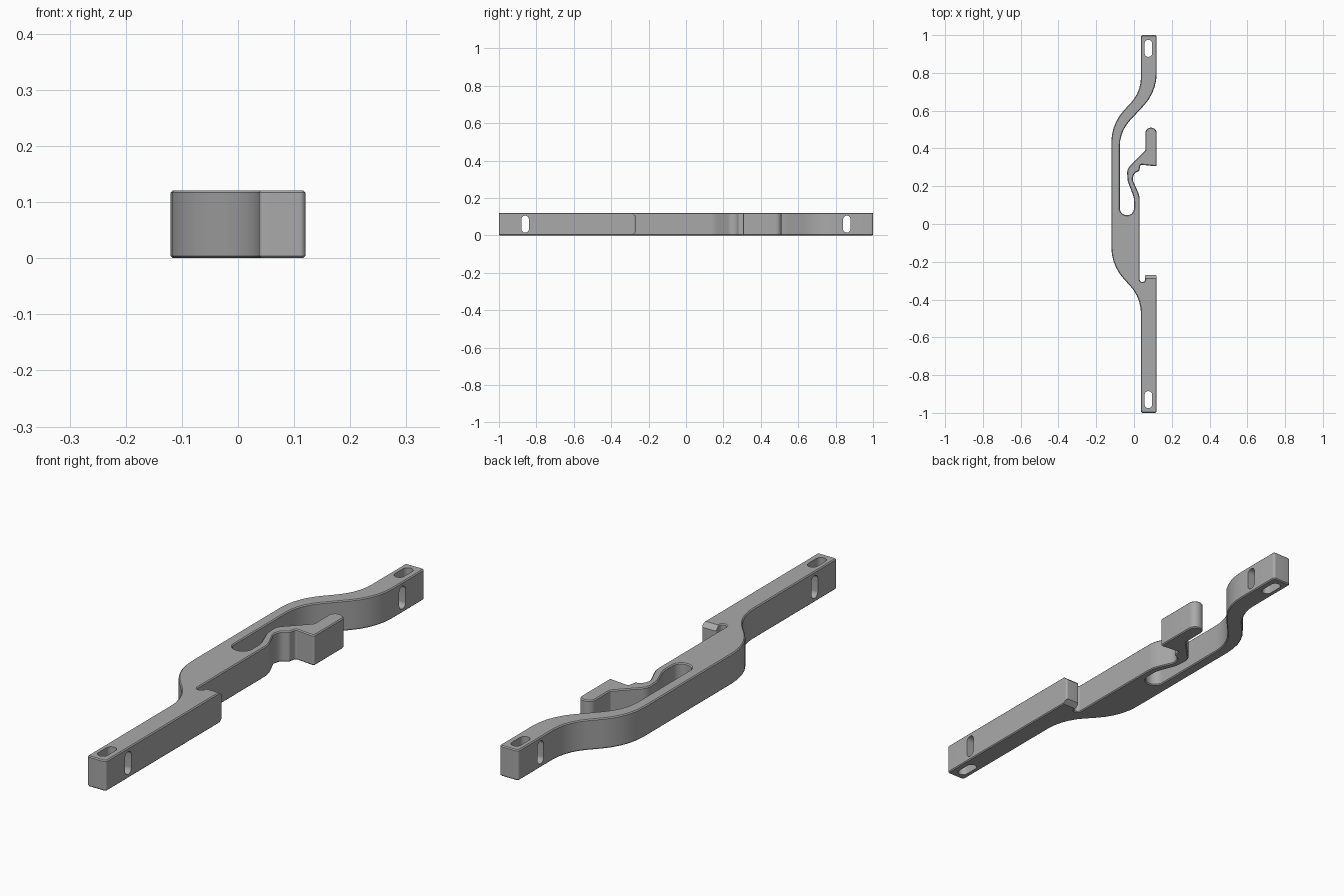
import bpy, bmesh, math
from mathutils import Vector, Matrix

if "Cube" in bpy.data.objects:
    bpy.data.objects.remove(bpy.data.objects["Cube"], do_unlink=True)

H = 0.121

grey = bpy.data.materials.new("plain grey")
grey.use_nodes = True
grey.diffuse_color = (0.4, 0.4, 0.4, 1)
grey.node_tree.nodes["Principled BSDF"].inputs["Base Color"].default_value = (0.4, 0.4, 0.4, 1)


def fillet(corners):
    """Round each (x, y, radius) corner of a closed outline."""
    out = []
    n = len(corners)
    for i, (x, y, r) in enumerate(corners):
        p = Vector((x, y))
        a = Vector(corners[i - 1][:2]) - p
        b = Vector(corners[(i + 1) % n][:2]) - p
        half = a.angle(b) / 2
        reach = min(r / math.tan(half), a.length * 0.49 if r < 0.05 else 1)
        r = reach * math.tan(half)
        a.normalize()
        b.normalize()
        center = p + (a + b).normalized() * (r / math.sin(half))
        start, end = p + a * reach - center, p + b * reach - center
        sweep = math.pi - 2 * half
        sign = 1 if start.x * end.y - start.y * end.x > 0 else -1
        steps = max(3, math.ceil(sweep / math.radians(9)))
        for k in range(steps + 1):
            out.append(center + Matrix.Rotation(sign * sweep * k / steps, 2) @ start)
    return out


def prism(name, points, height, chamfer=0):
    """Extrude an outline upward, optionally chamfering both rims."""
    bm = bmesh.new()
    face = bm.faces.new([bm.verts.new((p[0], p[1], 0)) for p in points])
    top = bmesh.ops.extrude_face_region(bm, geom=[face])["geom"]
    bmesh.ops.translate(bm, vec=(0, 0, height),
                        verts=[v for v in top if isinstance(v, bmesh.types.BMVert)])
    bmesh.ops.recalc_face_normals(bm, faces=bm.faces)
    if chamfer:
        rim = [e for e in bm.edges if abs(e.verts[0].co.z - e.verts[1].co.z) < 1e-6]
        bmesh.ops.bevel(bm, geom=rim, offset=chamfer, segments=1, affect="EDGES")
    mesh = bpy.data.meshes.new(name)
    bm.to_mesh(mesh)
    bm.free()
    mesh.materials.append(grey)
    obj = bpy.data.objects.new(name, mesh)
    bpy.context.collection.objects.link(obj)
    return obj


def slot(name, length, width):
    l, w = length / 2, width / 2
    r = w * 0.98
    return prism(name, fillet([(-w, -l, r), (w, -l, r), (w, l, r), (-w, l, r)]), 0.4)


# Bar outline: front bar, catch lip, spring arm, slot, rear bar and bent back
outline = [
    (0.037, -1, 0.01), (0.12, -1, 0.01),
    (0.12, -0.27, 0.008), (0.057, -0.27, 0.006),
    (0.059, -0.307, 0.013), (0.03, -0.307, 0.013),
    (0.03, 0.15, 0.1), (-0.008, 0.235, 0.03), (0, 0.268, 0.03),
    (0.028, 0.282, 0.01), (0.034, 0.314, 0.008),
    (0.12, 0.305, 0.008), (0.12, 0.51, 0.029), (0.06, 0.51, 0.029),
    (0.06, 0.39, 0.01), (-0.038, 0.29, 0.05), (-0.033, 0.225, 0.05),
    (0, 0.14, 0.1), (0, 0.047, 0.036), (-0.075, 0.047, 0.036),
    (-0.075, 0.49, 0.2), (0.12, 0.70, 0.25),
    (0.12, 1, 0.01), (0.037, 1, 0.01),
    (0.037, 0.70, 0.2), (-0.12, 0.53, 0.25),
    (-0.12, -0.22, 0.25), (0.037, -0.39, 0.22),
]
bar = prism("latch_bar", fillet(outline), H, 0.004)

# Mounting slots through the top and sides of both ends
cutters = []
for side, end in ((-1, "front"), (1, "rear")):
    down = slot(end + "_top_slot_cutter", 0.09, 0.04)
    down.location = (0.076, side * 0.93, -0.1)
    across = slot(end + "_side_slot_cutter", 0.09, 0.04)
    across.matrix_world = (Matrix.Translation((-0.1, side * 0.86, H / 2))
                           @ Matrix.Rotation(math.pi / 2, 4, "Z")
                           @ Matrix.Rotation(math.pi / 2, 4, "X"))
    cutters += [down, across]

# Wedges that chamfer the catch lip at top and bottom
for level, tip, end in ((H, -1, "upper"), (0, 1, "lower")):
    wedge = prism(end + "_lip_cutter",
                  [(-0.295, level - tip * 0.005), (-0.265, level + tip * 0.021),
                   (-0.25, level + tip * 0.021), (-0.25, level - tip * 0.01)], 0.09)
    # Local x, y, z become world y, z, x
    wedge.matrix_world = Matrix(((0, 0, 1, 0.045), (1, 0, 0, 0), (0, 1, 0, 0), (0, 0, 0, 1)))
    cutters.append(wedge)

bpy.context.view_layer.objects.active = bar
bar.select_set(True)
for cutter in cutters:
    mod = bar.modifiers.new("cut", "BOOLEAN")
    mod.operation, mod.solver, mod.object = "DIFFERENCE", "EXACT", cutter
    bpy.ops.object.modifier_apply(modifier=mod.name)
for cutter in cutters:
    bpy.data.objects.remove(cutter, do_unlink=True)

bpy.ops.object.shade_smooth_by_angle(angle=math.radians(30))
